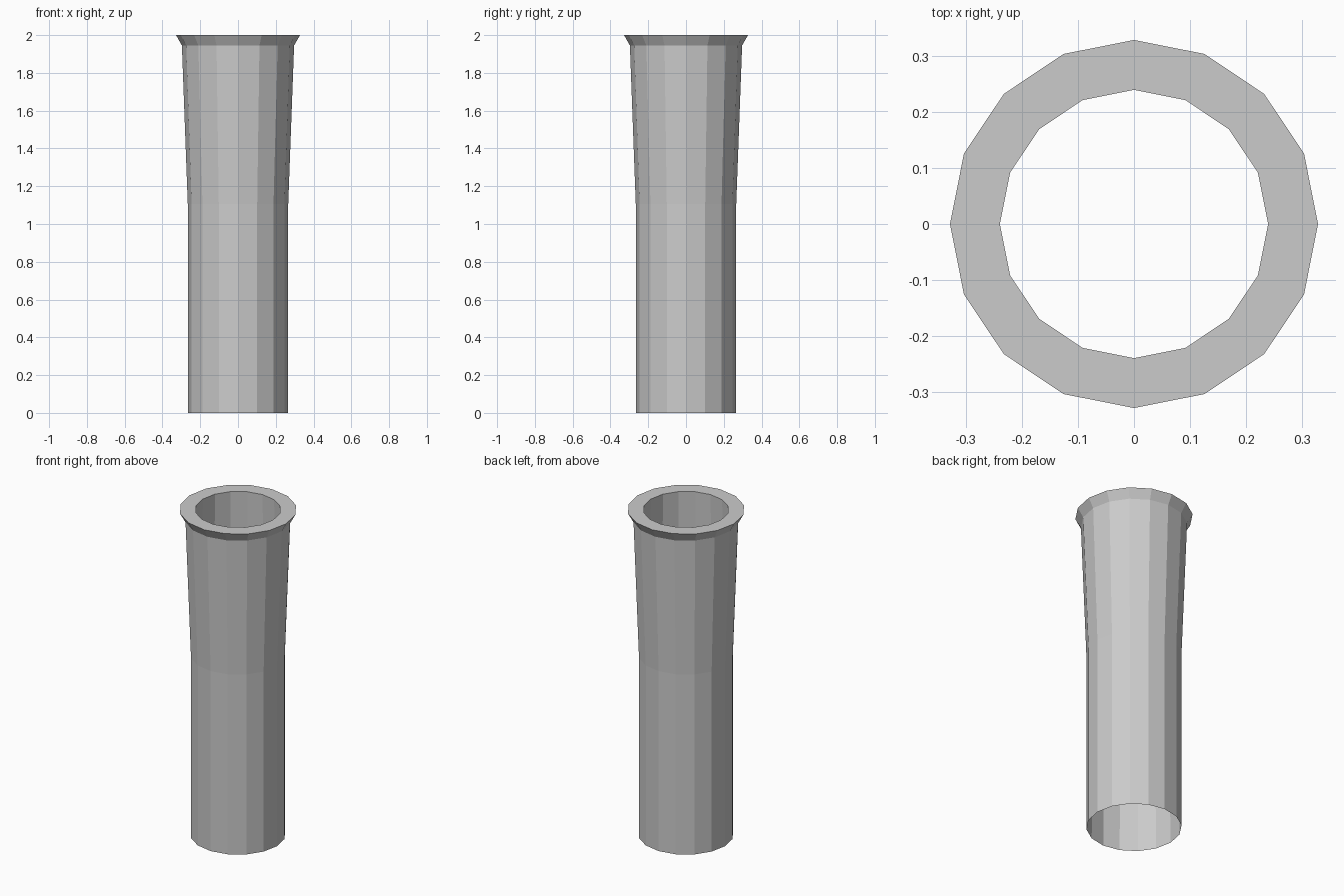
import bpy, bmesh, math

if "Cube" in bpy.data.objects:
    bpy.data.objects.remove(bpy.data.objects["Cube"])

SIDES = 16

# Closed profile (radius, height): outer barrel, flare, lip, then bore back to the thin lower rim
profile = [(0.266, 0.0), (0.266, 1.107), (0.297, 1.945), (0.328, 2.0), (0.239, 2.0)]

bm = bmesh.new()
rings = []
for r, z in profile:
    rings.append([bm.verts.new((r * math.cos(2 * math.pi * i / SIDES),
                                r * math.sin(2 * math.pi * i / SIDES), z))
                  for i in range(SIDES)])

# Skin neighbouring rings; the last ring joins the first to form the inner wall
for a, b in zip(rings, rings[1:] + rings[:1]):
    for i in range(SIDES):
        j = (i + 1) % SIDES
        bm.faces.new((a[i], a[j], b[j], b[i]))
bmesh.ops.recalc_face_normals(bm, faces=bm.faces)

mesh = bpy.data.meshes.new("flared_tube")
bm.to_mesh(mesh)
bm.free()
tube = bpy.data.objects.new("flared_tube", mesh)
bpy.context.collection.objects.link(tube)
